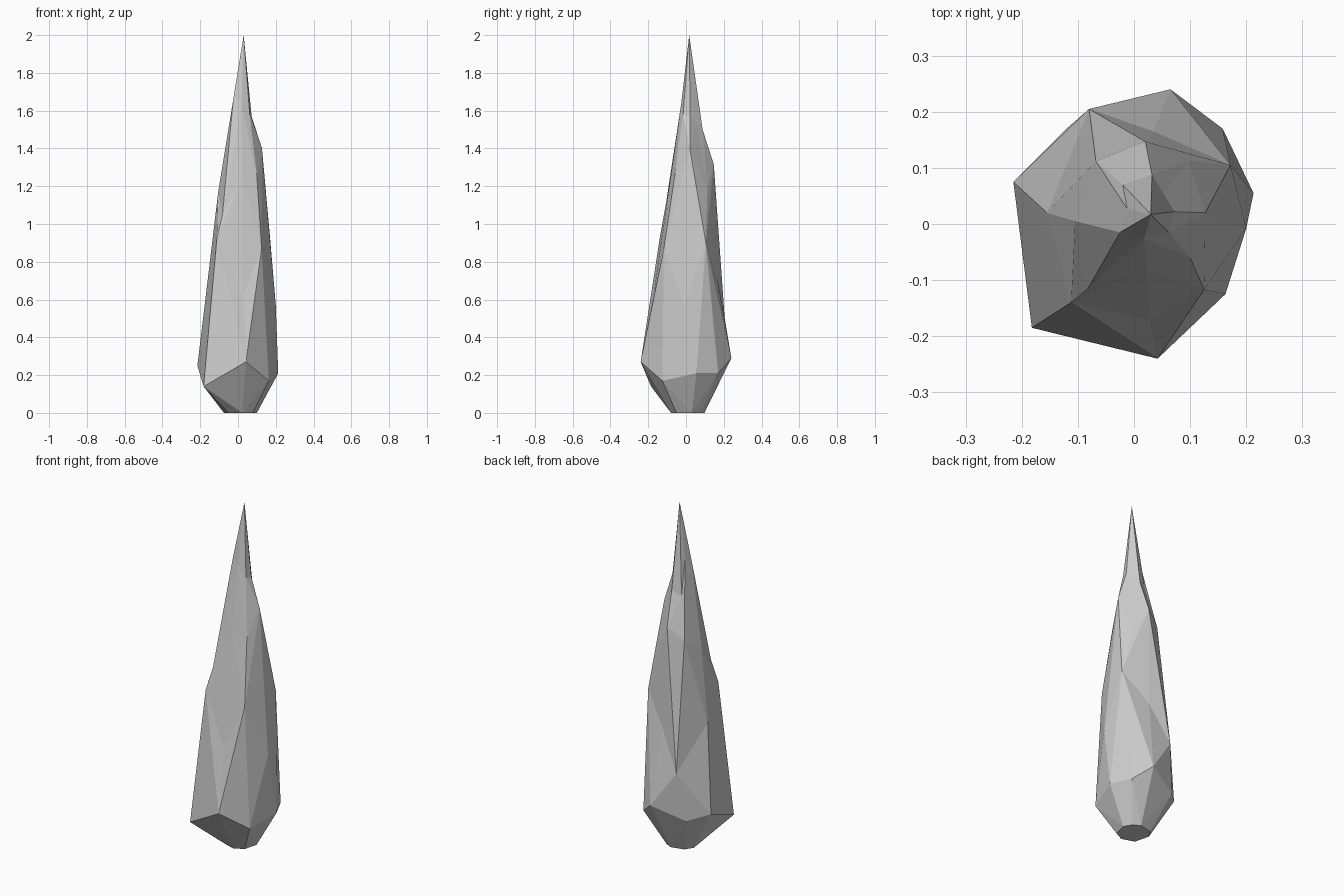
import bpy, bmesh, math
from mathutils import Vector

if "Cube" in bpy.data.objects:
    bpy.data.objects.remove(bpy.data.objects["Cube"])

# Eight ridges running up the crystal, counter-clockwise from the front
ridges = [
    [(.042, -.24, .27), (.028, -.172, .62), (.022, -.081, 1.25), (.018, -.025, 1.64)],
    [(.163, -.125, .17), (.125, -.117, .87), (.10, -.06, 1.25), (.062, -.015, 1.58)],
    [(.213, .055, .21), (.20, -.008, .57), (.127, .02, 1.40), (.072, .022, 1.57)],
    [(.158, .17, .21), (.172, .105, .90), (.098, .113, 1.18), (.052, .055, 1.535)],
    [(.065, .24, .29), (.035, .165, .72), (.02, .147, 1.316), (.032, .088, 1.50)],
    [(-.12, .17, .22), (-.08, .205, .50), (-.068, .112, 1.246), (-.02, .07, 1.476)],
    [(-.215, .075, .25), (-.155, .02, .75), (-.105, .005, 1.17), (-.012, .027, 1.68)],
    [(-.182, -.185, .14), (-.112, -.14, .92), (-.082, -.115, 1.05), (-.025, -.015, 1.66)],
]
tip_point = (.03, .017, 2.0)
foot_centre = Vector((.012, .01, 0))
foot_radius = .09

bm = bmesh.new()
columns = []
for ridge in ridges:
    # Small flat foot below each ridge
    out = Vector((ridge[0][0], ridge[0][1], 0)) - foot_centre
    foot = foot_centre + out.normalized() * foot_radius
    columns.append([bm.verts.new(p) for p in [foot] + ridge])
tip = bm.verts.new(tip_point)


def facet(a, b, c, d):
    """Split a quad along the diagonal that bulges outwards."""
    n = (c.co - a.co).cross(d.co - b.co)
    if (a.co + c.co - b.co - d.co).dot(n) > 0:
        tris = [(a, b, c), (a, c, d)]
    else:
        tris = [(a, b, d), (b, c, d)]
    for t in tris:
        bm.faces.new(t)


# Side facets and pointed top
for i, col in enumerate(columns):
    nxt = columns[(i + 1) % len(columns)]
    for r in range(len(col) - 1):
        facet(col[r], nxt[r], nxt[r + 1], col[r + 1])
    bm.faces.new((col[-1], nxt[-1], tip))

# Foot
bm.faces.new([c[0] for c in reversed(columns)])
bmesh.ops.recalc_face_normals(bm, faces=bm.faces[:])

mesh = bpy.data.meshes.new("crystal_spike")
bm.to_mesh(mesh)
bm.free()
obj = bpy.data.objects.new("crystal_spike", mesh)
bpy.context.collection.objects.link(obj)
